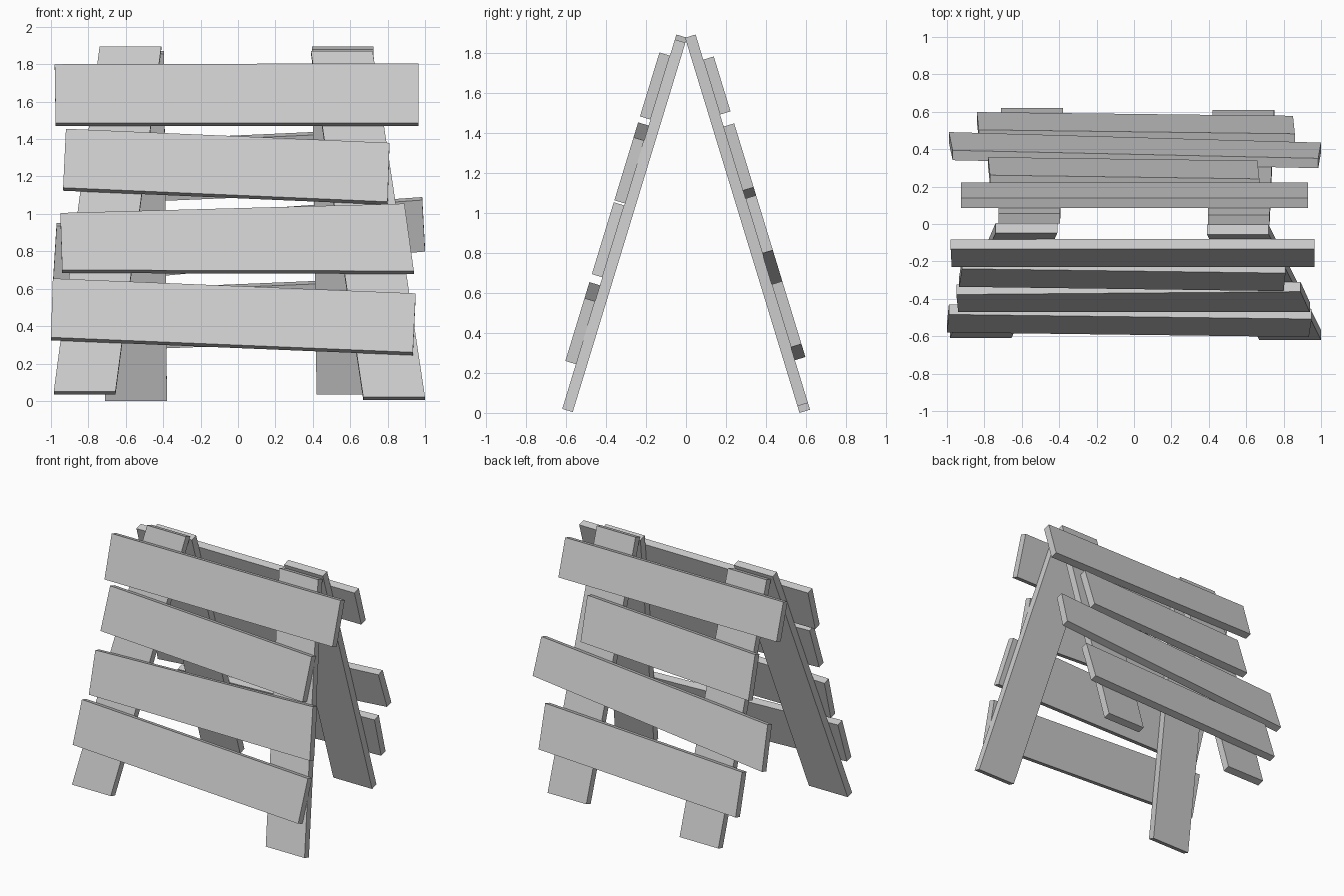
import bpy
import bmesh
from mathutils import Vector

cube = bpy.data.objects.get("Cube")
if cube:
    bpy.data.objects.remove(cube, do_unlink=True)

grey = bpy.data.materials.new("plain grey")
grey.use_nodes = True
GREY = (0.6, 0.6, 0.6, 1)
grey.diffuse_color = GREY
grey.node_tree.nodes["Principled BSDF"].inputs["Base Color"].default_value = GREY

SLOPE = 0.305      # lean of each panel, y per unit of z
FOOT = 0.626       # y of the legs' outer face at the ground
THICK = 0.055      # plank thickness
FRONT, BACK = -1, 1


def plank(name, side, layer, corners):
    """Plank lying in a leaning panel; corners are (x, z) on its outer face."""
    outward = Vector((0, side, SLOPE)).normalized()
    lift = layer * THICK / abs(outward.y)
    bm = bmesh.new()
    outer = [Vector((x, side * (FOOT + lift - SLOPE * z), z)) for x, z in corners]
    front = [bm.verts.new(p) for p in outer]
    back = [bm.verts.new(p - outward * THICK) for p in outer]
    bm.faces.new(front)
    bm.faces.new(back[::-1])
    for i in range(4):
        j = (i + 1) % 4
        bm.faces.new((front[j], front[i], back[i], back[j]))
    bmesh.ops.recalc_face_normals(bm, faces=bm.faces)
    mesh = bpy.data.meshes.new(name)
    bm.to_mesh(mesh)
    bm.free()
    mesh.materials.append(grey)
    bpy.context.collection.objects.link(bpy.data.objects.new(name, mesh))


def leg(name, side, foot_x, foot_z, top_x, top_z, width=0.33):
    plank(name, side, 0, [(foot_x, foot_z), (foot_x + width, foot_z),
                          (top_x + width, top_z), (top_x, top_z)])


# Legs
leg("front_right_leg", FRONT, -0.985, 0.05, -0.74, 1.895)
leg("front_left_leg", FRONT, 0.67, 0.02, 0.39, 1.87)
leg("back_right_leg", BACK, -0.71, 0.016, -0.725, 1.87)
leg("back_left_leg", BACK, 0.42, 0.05, 0.395, 1.895)

# Crooked slats, from the top down: top left, top right, bottom right, bottom left
slats = {
    FRONT: [
        [(-0.98, 1.80), (0.965, 1.805), (0.965, 1.485), (-0.975, 1.485)],
        [(-0.92, 1.455), (0.81, 1.38), (0.80, 1.065), (-0.935, 1.14)],
        [(-0.95, 1.005), (0.89, 1.055), (0.94, 0.695), (-0.94, 0.70)],
        [(-0.99, 0.655), (0.95, 0.575), (0.935, 0.26), (-1.0, 0.34)],
    ],
    BACK: [
        [(-0.925, 1.785), (0.93, 1.785), (0.93, 1.51), (-0.925, 1.51)],
        [(-0.77, 1.385), (0.67, 1.45), (0.66, 1.13), (-0.78, 1.07)],
        [(-0.97, 0.95), (0.985, 1.09), (1.0, 0.815), (-0.99, 0.63)],
        [(-0.83, 0.59), (0.86, 0.66), (0.85, 0.345), (-0.84, 0.28)],
    ],
}
for side, label in ((FRONT, "front"), (BACK, "back")):
    for n, corners in enumerate(slats[side], 1):
        plank(f"{label}_slat_{n}", side, 1, corners)
